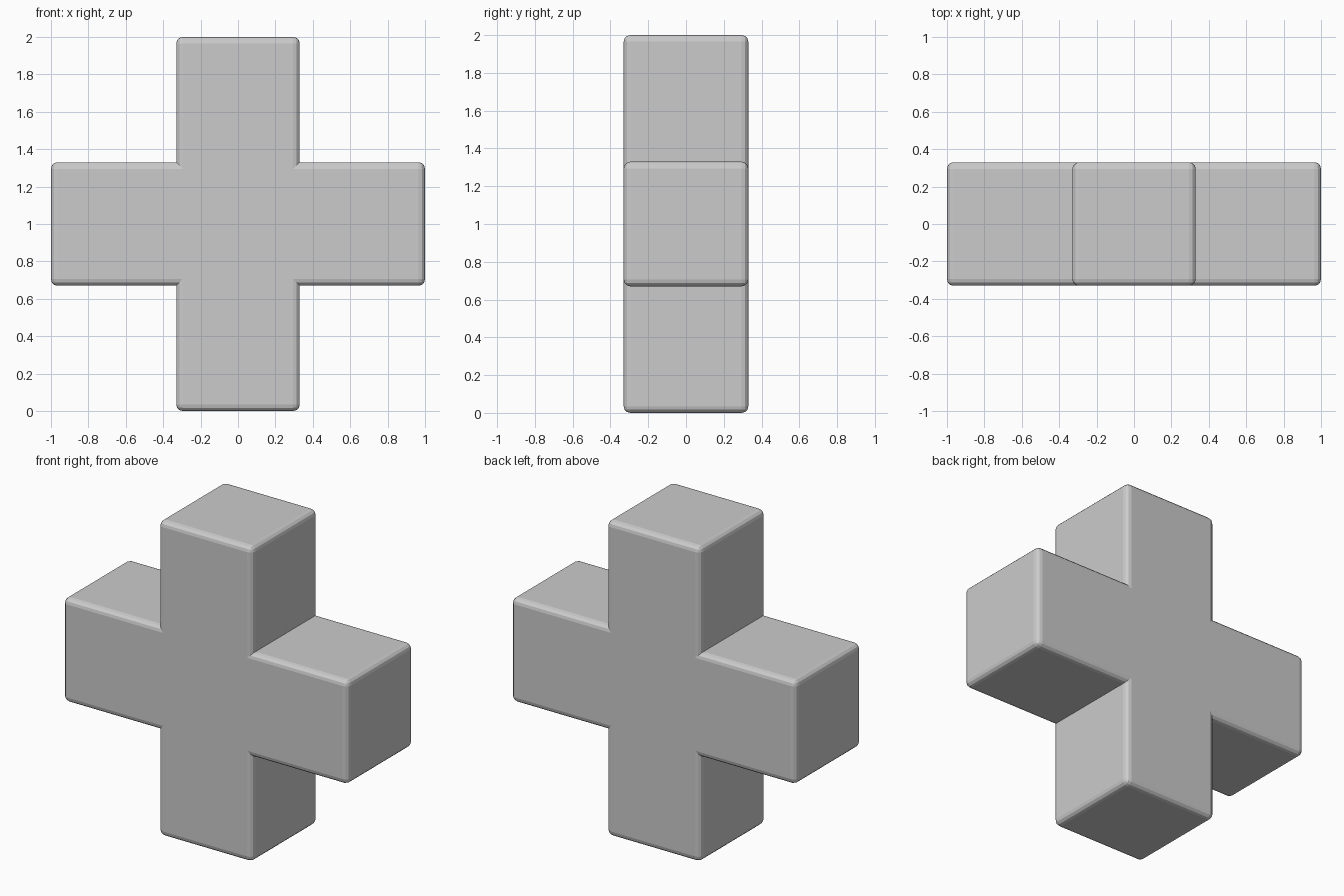
import bpy, bmesh

if "Cube" in bpy.data.objects:
    bpy.data.objects.remove(bpy.data.objects["Cube"])

ARM = 0.33     # half thickness of each arm
REACH = 1.0    # arm length from the centre

# Plus-shaped profile in the x-z plane, one quarter turned four times
quarter = [(ARM, ARM), (ARM, REACH), (-ARM, REACH)]
profile = []
x_axis, z_axis = (1, 0), (0, 1)
for turn in range(4):
    for x, z in quarter:
        profile.append((x * x_axis[0] + z * z_axis[0], x * x_axis[1] + z * z_axis[1]))
    x_axis, z_axis = (-x_axis[1], x_axis[0]), (-z_axis[1], z_axis[0])

# Extrude the profile through the depth
bm = bmesh.new()
face = bm.faces.new([bm.verts.new((x, -ARM, z + 1)) for x, z in profile])
result = bmesh.ops.extrude_face_region(bm, geom=[face], use_keep_orig=True)
new_verts = [g for g in result["geom"] if isinstance(g, bmesh.types.BMVert)]
bmesh.ops.translate(bm, verts=new_verts, vec=(0, 2 * ARM, 0))
bmesh.ops.recalc_face_normals(bm, faces=bm.faces)

# Round the outer edges, leave the four inner corners sharp
outer = [e for e in bm.edges if e.is_convex]
bmesh.ops.bevel(bm, geom=outer, offset=0.035, offset_type='OFFSET', segments=3,
                profile=0.5, affect='EDGES', clamp_overlap=True)

mesh = bpy.data.meshes.new("cross_block")
bm.to_mesh(mesh)
bm.free()
cross = bpy.data.objects.new("cross_block", mesh)
bpy.context.collection.objects.link(cross)
